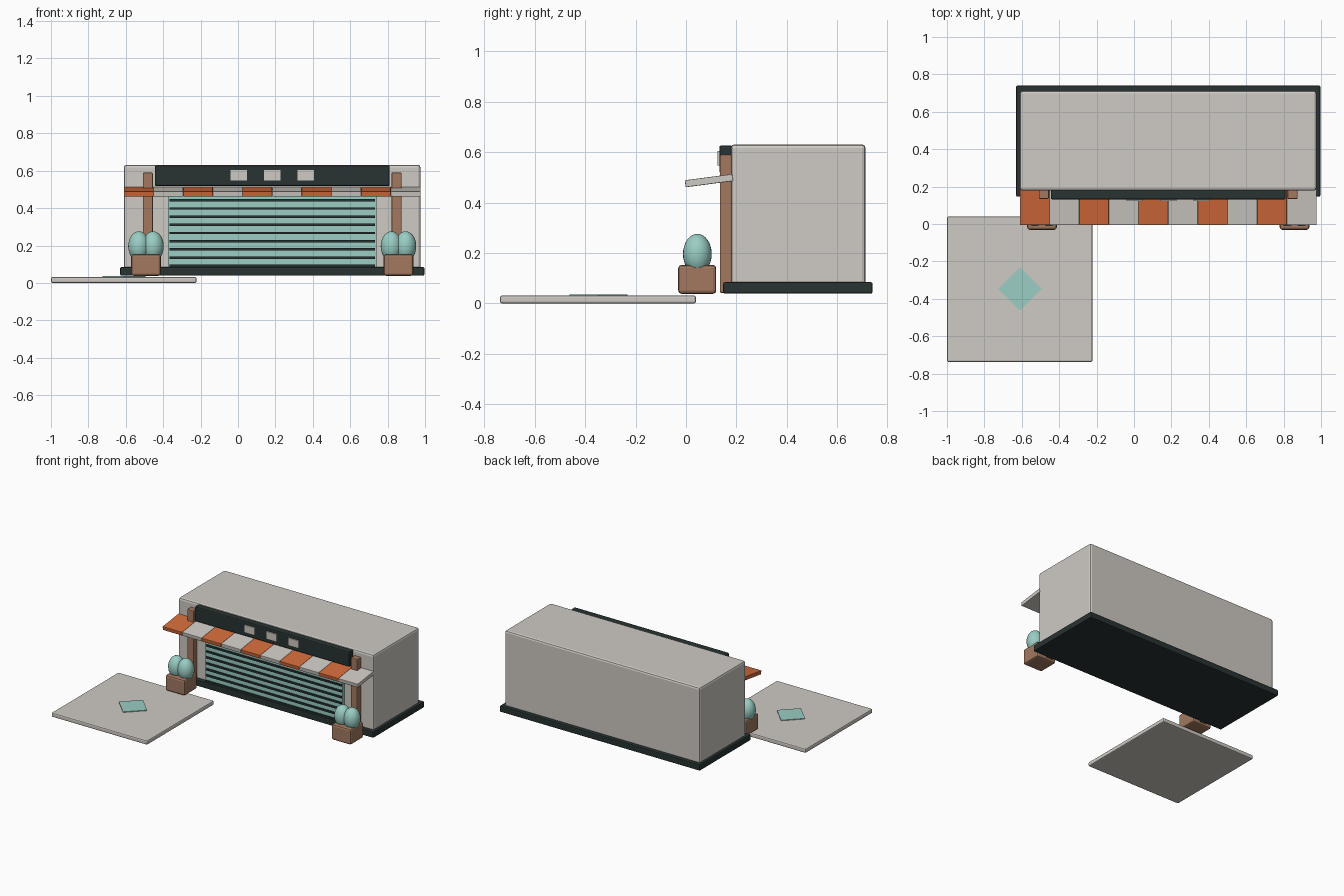
import bpy, bmesh, math
from mathutils import Matrix

if "Cube" in bpy.data.objects:
    bpy.data.objects.remove(bpy.data.objects["Cube"])


def material(name, rgb):
    m = bpy.data.materials.new(name)
    m.diffuse_color = (*rgb, 1.0)
    m.use_nodes = True
    m.node_tree.nodes["Principled BSDF"].inputs["Base Color"].default_value = m.diffuse_color
    return m


STONE = material("warm grey", (0.62, 0.59, 0.55))
DARK = material("dark slate", (0.021, 0.032, 0.032))
TEAL = material("pale teal", (0.32, 0.61, 0.55))
ORANGE = material("burnt orange", (0.64, 0.145, 0.043))
WOOD = material("brown wood", (0.36, 0.19, 0.115))

CX = 0.183  # middle of the shop front


def finish(bm, name, mat, bevel=0.0, smooth=None):
    mesh = bpy.data.meshes.new(name)
    bm.to_mesh(mesh)
    bm.free()
    mesh.materials.append(mat)
    ob = bpy.data.objects.new(name, mesh)
    bpy.context.collection.objects.link(ob)
    if bevel:
        mod = ob.modifiers.new("soft edges", "BEVEL")
        mod.width = bevel
        mod.segments = 2
        mod.limit_method = "ANGLE"
    if smooth:
        mesh.polygons.foreach_set("use_smooth", [True] * len(mesh.polygons))
    return ob


def box(name, mat, x, y, z, bevel=0.0, tilt=0.0):
    """Box from (min, max) ranges, optionally tilted about x."""
    bm = bmesh.new()
    bmesh.ops.create_cube(bm, size=1)
    size = Matrix.Diagonal((x[1] - x[0], y[1] - y[0], z[1] - z[0], 1))
    bm.transform(Matrix.Rotation(tilt, 4, "X") @ size)
    ob = finish(bm, name, mat, bevel)
    ob.location = (sum(x) / 2, sum(y) / 2, sum(z) / 2)
    return ob


def around(c, half):
    return (c - half, c + half)


# Building and plinth
box("building", STONE, (-0.61, 0.976), (0.178, 0.712), (0.05, 0.631), 0.014)
box("plinth", DARK, around(CX, 0.813), (0.147, 0.74), (0.039, 0.084), 0.006)

# Shutter with slats
box("shutter", TEAL, around(CX, 0.557), (0.158, 0.185), (0.08, 0.505))
for i in range(9):
    box("shutter_slat", DARK, around(CX, 0.55), (0.149, 0.16),
        around(0.092 + i * 0.0437, 0.0065))

# Sign board with small plaques
box("sign_board", DARK, around(CX, 0.628), (0.132, 0.182), (0.518, 0.627), 0.008)
for i in (-1, 0, 1):
    box("sign_plaque", STONE, around(CX + i * 0.179, 0.044), (0.124, 0.134), (0.548, 0.604))

# Striped awning
W = 1.586 / 10
for i in range(10):
    x0 = -0.61 + i * W
    box("awning_strip", STONE if i % 2 else ORANGE, (x0, x0 + W),
        (-0.004, 0.186), (0.473, 0.501), 0.003, math.radians(7.5))

# Mirrored posts, planters and shrubs
for side in (-1, 1):
    box("post", WOOD, around(CX + side * 0.665, 0.027), (0.134, 0.182), (0.042, 0.59), 0.006)
    px = CX + side * 0.675
    box("planter", WOOD, around(px, 0.079), (-0.031, 0.12), (0.038, 0.153), 0.013)
    for k in (-1, 1):
        bm = bmesh.new()
        bmesh.ops.create_uvsphere(bm, u_segments=24, v_segments=16, radius=1)
        bm.transform(Matrix.Diagonal((0.057, 0.057, 0.08, 1)))
        shrub = finish(bm, "shrub", TEAL, smooth=True)
        shrub.location = (px + k * 0.038, 0.045, 0.196)

# Paving slab with diamond inlay
box("paving_slab", STONE, (-1.0, -0.222), (-0.738, 0.04), (0.0, 0.031), 0.008)
bm = bmesh.new()
bmesh.ops.create_cone(bm, cap_ends=True, segments=4, radius1=0.115, radius2=0.115, depth=0.006)
# corners point along the axes
v = bm.verts[:][0].co
bm.transform(Matrix.Rotation(-math.atan2(v.y, v.x), 4, "Z"))
diamond = finish(bm, "diamond_inlay", TEAL)
diamond.location = (-0.61, -0.347, 0.033)
